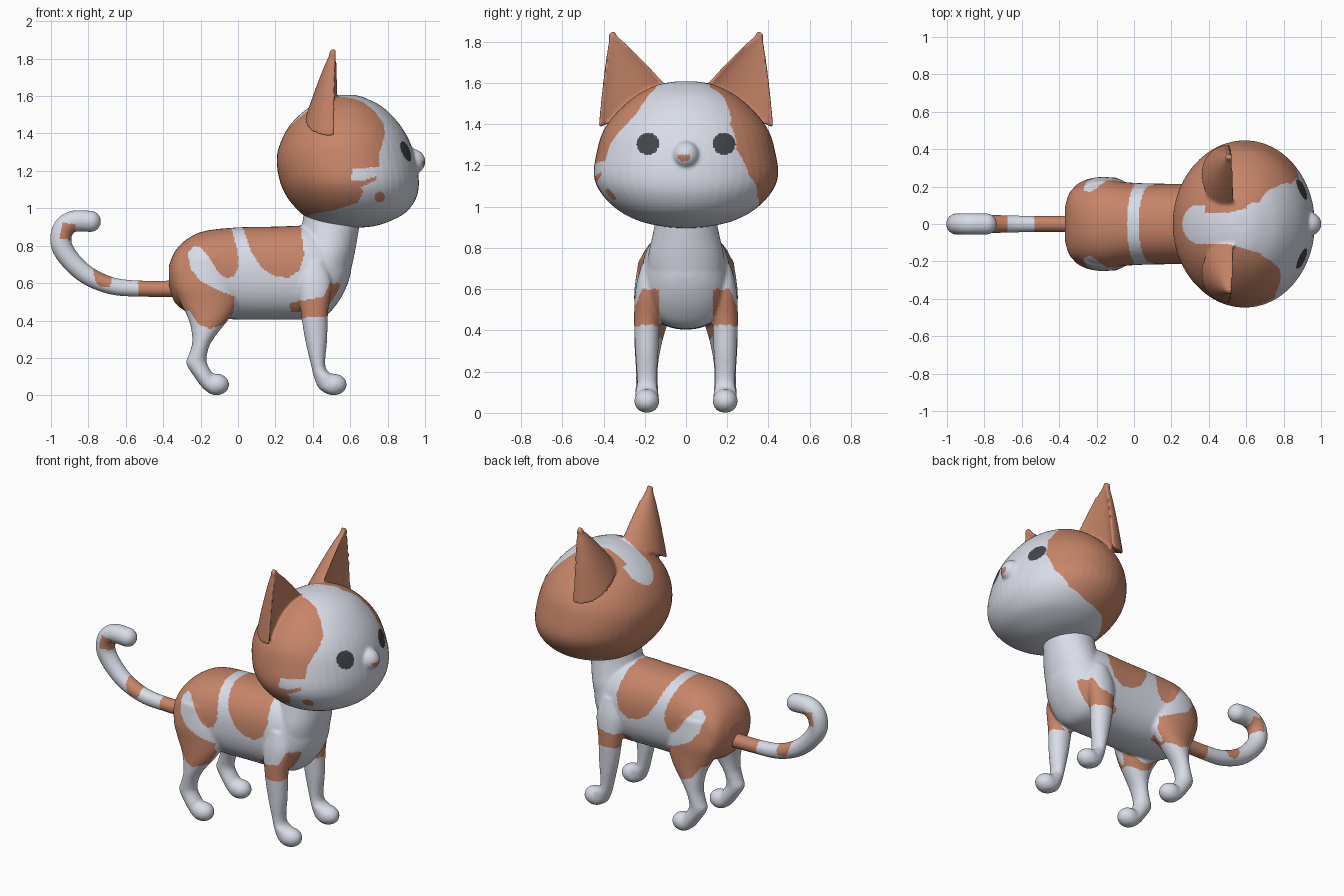
import bpy, bmesh, math
from mathutils import Vector, Matrix

if "Cube" in bpy.data.objects:
    bpy.data.objects.remove(bpy.data.objects["Cube"])

VOXEL = 0.008


def material(name, rgb):
    m = bpy.data.materials.new(name)
    m.diffuse_color = (*rgb, 1)
    m.use_nodes = True
    m.node_tree.nodes["Principled BSDF"].inputs["Base Color"].default_value = m.diffuse_color
    return m


MATS = [material("pale_fur", (0.70, 0.73, 0.81)),
        material("orange_fur", (0.57, 0.235, 0.14)),
        material("dark_eye", (0.055, 0.06, 0.066))]
PALE, ORANGE, DARK = 0, 1, 2


def spline(rows, steps=5):
    """Catmull-Rom interpolation of tuples."""
    out = []
    for i in range(len(rows) - 1):
        a, b, c, d = (Vector(rows[max(0, min(len(rows) - 1, i + k))]) for k in (-1, 0, 1, 2))
        for s in range(steps):
            t = s / steps
            out.append(0.5 * (2 * b + (c - a) * t + (2 * a - 5 * b + 4 * c - d) * t * t
                              + (3 * b - a - 3 * c + d) * t ** 3))
    return out + [Vector(rows[-1])]


def skin(bm, rings):
    """Closed surface through rings of points."""
    vs = [[bm.verts.new(p) for p in r] for r in rings]
    n = len(vs[0])
    for a, b in zip(vs, vs[1:]):
        for i in range(n):
            bm.faces.new((a[i], a[(i + 1) % n], b[(i + 1) % n], b[i]))
    bm.faces.new(vs[0])
    bm.faces.new(vs[-1])


def loft(bm, rows, axis='z', power=1.0, side=1, n=48):
    """Rows: (position, low, high, half width, y centre)."""
    rings = []
    for t, lo, hi, w, yc in spline(rows):
        ring = []
        for k in range(n):
            a = 2 * math.pi * k / n
            c, s = (math.copysign(abs(f) ** power, f) for f in (math.cos(a), math.sin(a)))
            u, y = (lo + hi) / 2 + (hi - lo) / 2 * c, side * yc + w * s
            ring.append((u, y, t) if axis == 'z' else (t, y, u))
        rings.append(ring)
    skin(bm, rings)


def ball(bm, centre, radii):
    bmesh.ops.create_uvsphere(bm, u_segments=32, v_segments=20, radius=1,
                              matrix=Matrix.Translation(centre) @ Matrix.Diagonal((*radii, 1)))


def inside(u, v, poly):
    hit = False
    for (x1, y1), (x2, y2) in zip(poly, poly[1:] + poly[:1]):
        if (y1 > v) != (y2 > v) and u < (x2 - x1) * (v - y1) / (y2 - y1) + x1:
            hit = not hit
    return hit


def finish(bm, name, paint, smooth):
    """Fuse the pieces into one skin, smooth it and colour its faces."""
    bmesh.ops.recalc_face_normals(bm, faces=bm.faces)
    raw = bpy.data.meshes.new(name)
    bm.to_mesh(raw)
    bm.free()
    ob = bpy.data.objects.new(name, raw)
    bpy.context.collection.objects.link(ob)
    r = ob.modifiers.new("fuse", 'REMESH')
    r.mode, r.voxel_size = 'VOXEL', VOXEL
    s = ob.modifiers.new("soften", 'SMOOTH')
    s.factor, s.iterations = 0.5, smooth
    me = bpy.data.meshes.new_from_object(ob.evaluated_get(bpy.context.evaluated_depsgraph_get()))
    ob.modifiers.clear()
    ob.data = me
    me.name = name
    me.materials.clear()
    for m in MATS:
        me.materials.append(m)
    for p in me.polygons:
        p.material_index = paint(*p.center)
        p.use_smooth = True


# Body: torso, neck and four legs
bm = bmesh.new()
loft(bm, [(-.37, .59, .69, .09, 0), (-.34, .50, .765, .175, 0), (-.28, .45, .83, .21, 0),
          (-.18, .42, .878, .235, 0), (0, .405, .898, .22, 0), (.2, .405, .902, .215, 0),
          (.36, .405, .905, .215, 0), (.46, .42, .88, .20, 0), (.53, .49, .86, .165, 0),
          (.58, .58, .83, .11, 0), (.605, .66, .78, .05, 0)], 'x', 0.88)
loft(bm, [(.55, .33, .53, .14, 0), (.65, .31, .595, .18, 0), (.75, .32, .622, .185, 0),
          (.85, .335, .64, .165, 0), (.93, .345, .652, .15, 0), (1.02, .36, .66, .15, 0)])
for side in (-1, 1):
    loft(bm, [(.01, .47, .55, .04, .19), (.04, .43, .56, .056, .19), (.1, .405, .52, .056, .19),
              (.15, .393, .468, .048, .19), (.3, .358, .477, .056, .19), (.45, .335, .482, .062, .19),
              (.6, .32, .50, .06, .185), (.72, .36, .46, .04, .175)], side=side)
    loft(bm, [(.01, -.15, -.09, .04, .19), (.04, -.19, -.08, .055, .19), (.1, -.235, -.125, .056, .19),
              (.17, -.277, -.165, .052, .19), (.22, -.262, -.165, .054, .19), (.28, -.245, -.145, .06, .188),
              (.35, -.25, -.095, .068, .182), (.42, -.27, -.04, .078, .172), (.5, -.31, 0, .09, .16),
              (.6, -.335, 0, .09, .16), (.74, -.29, -.05, .07, .16)], side=side)
    ball(bm, (.51, side * .19, .058), (.072, .061, .058))
    ball(bm, (-.115, side * .19, .058), (.068, .061, .058))

RUMP = [(-.5, .95), (-.04, .95), (-.035, .89), (0, .76), (0, .68), (-.02, .64), (-.06, .625),
        (-.1, .65), (-.15, .73), (-.2, .79), (-.235, .8), (-.27, .76), (-.255, .68), (-.2, .61),
        (-.1, .56), (-.02, .53), (-.02, .46), (-.07, .38), (-.15, .355), (-.21, .38), (-.26, .45),
        (-.5, .5)]
SADDLE = [(.03, .95), (.03, .89), (.07, .77), (.13, .68), (.2, .635), (.27, .63), (.33, .67),
          (.355, .75), (.335, .9), (.335, .95)]
CUFF = [(.28, .41), (.55, .43), (.55, .6), (.49, .6), (.46, .53), (.28, .495)]


def paint_body(x, y, z):
    if abs(y) > .13 and inside(x, z, CUFF):
        return ORANGE
    if z < .5 and abs(y) < .1 and x > -.27:
        return PALE
    return ORANGE if inside(x, z, RUMP) or inside(x, z, SADDLE) else PALE


finish(bm, "body_and_legs", paint_body, 10)

# Head: skull, muzzle bump and two hollow ears
bm = bmesh.new()
loft(bm, [(.897, .55, .66, .05, 0), (.905, .48, .73, .12, 0), (.93, .40, .81, .225, 0),
          (.98, .33, .90, .325, 0), (1.06, .262, .955, .408, 0), (1.15, .222, .967, .447, 0),
          (1.27, .207, .948, .432, 0), (1.37, .235, .912, .40, 0), (1.46, .29, .855, .333, 0),
          (1.54, .38, .775, .24, 0), (1.59, .475, .68, .14, 0), (1.607, .53, .62, .05, 0)])
ball(bm, (.93, 0, 1.25), (.072, .066, .068))
for side in (-1, 1):
    inner, outer = Vector((.54, side * .08, 1.57)), Vector((.52, side * .425, 1.38))
    tip = Vector((.515, side * .362, 1.845))
    rings = []
    for k in range(13):
        f = k / 12
        size = max(.08, (1 - f) ** .87)
        mid, half = ((inner + outer) / 2).lerp(tip, f), (inner - outer) / 2 * size
        ring = []
        for j in range(32):
            a = 2 * math.pi * j / 32
            s = math.sin(a)
            dx = .012 * min(1, 4 * s) - .055 * size * s if s > 0 else -.012 * min(1, -4 * s) + .16 * size * s
            ring.append(mid + half * math.cos(a) + Vector((dx, 0, 0)))
        rings.append(ring)
    skin(bm, rings)

NEAR = [(.1, 1.95), (.58, 1.95), (.6, 1.6), (.66, 1.575), (.73, 1.52), (.78, 1.45), (.785, 1.39),
        (.755, 1.3), (.755, 1.22), (.68, 1.215), (.61, 1.21), (.605, 1.145), (.66, 1.145),
        (.74, 1.17), (.74, 1.15), (.65, 1.11), (.67, 1.09), (.64, 1.03), (.5, .985), (.4, .97),
        (.33, .94), (.1, .9)]
FAR = [(.1, 1.95), (.58, 1.95), (.6, 1.6), (.67, 1.58), (.755, 1.5), (.84, 1.4), (.88, 1.28),
       (.866, 1.15), (.784, 1.05), (.66, 1.0), (.5, .98), (.33, .94), (.1, .9)]


def paint_head(x, y, z):
    if x > .7 and math.hypot(abs(y) - .185, z - 1.305) < .054:
        return DARK
    if x > .9 and abs(y + .01) < .032 - max(0, 1.237 - z) and abs(z - 1.237) < .017:
        return ORANGE
    if y < 0 and math.hypot(x - .757, z - 1.06) < .028:
        return ORANGE
    # pale blaze over the crown
    right = .1 if x < .38 else .06 + max(0, x - .5) * .25
    left = -.105 - max(0, x - .5) * .3
    if z > 1.4 and left < y < right and math.hypot(min(0, x - .37), y) < .112 + max(0, x - .37):
        return PALE
    return ORANGE if inside(x, z, NEAR if y < 0 else FAR) else PALE


finish(bm, "head", paint_head, 7)

# Tail: tapered tube with a curled end
bm = bmesh.new()
path = spline([(-.31, .57, .045), (-.5, .57, .043), (-.66, .582, .046), (-.79, .632, .05),
               (-.88, .705, .053), (-.94, .79, .056), (-.945, .86, .057), (-.92, .908, .057),
               (-.87, .932, .057), (-.79, .93, .057)], 8)
rings = []
for i, p in enumerate(path):
    d = path[min(i + 1, len(path) - 1)] - path[max(i - 1, 0)]
    nrm = Vector((-d.y, 0, d.x)).normalized()
    rings.append([Vector((p.x, 0, p.y)) + p.z * (nrm * math.cos(a) + Vector((0, math.sin(a), 0)))
                  for a in (2 * math.pi * k / 32 for k in range(32))])
skin(bm, rings)
ball(bm, (-.79, 0, .93), (.057, .057, .057))

PATCHES = [[(-.535, .4), (-.2, .4), (-.2, .7), (-.535, .7)],
           [(-.78, .7), (-.765, .62), (-.74, .58), (-.69, .58), (-.675, .6), (-.68, .7)],
           [(-.955, .84), (-.87, .825), (-.87, .915), (-.94, .925)]]
finish(bm, "tail", lambda x, y, z: ORANGE if any(inside(x, z, q) for q in PATCHES) else PALE, 4)
